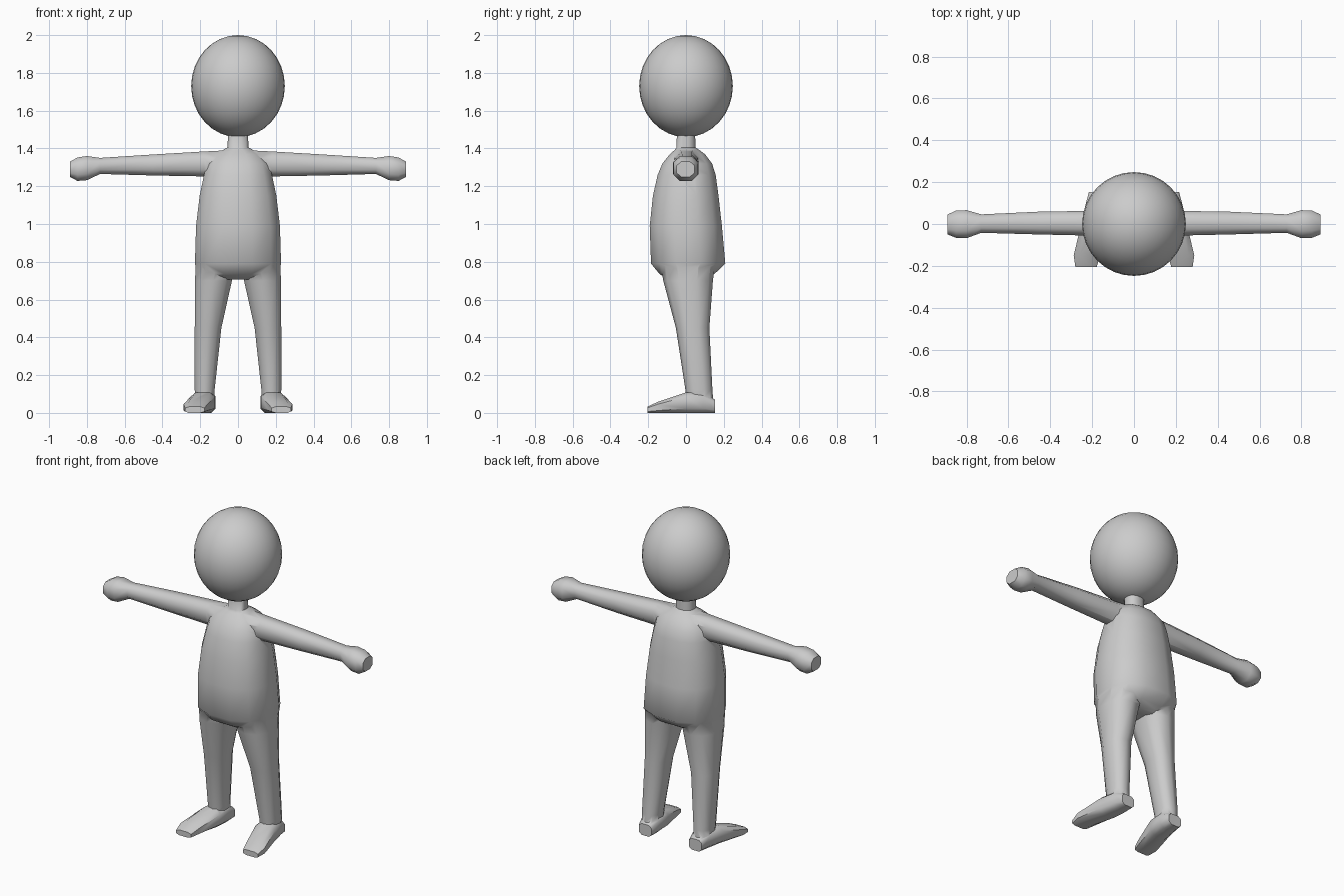
import bpy, bmesh, math

if "Cube" in bpy.data.objects:
    bpy.data.objects.remove(bpy.data.objects["Cube"])

skin = bpy.data.materials.new("light grey")
skin.diffuse_color = (0.6, 0.6, 0.6, 1)
skin.use_nodes = True
skin.node_tree.nodes["Principled BSDF"].inputs["Base Color"].default_value = skin.diffuse_color


def ring(sides, power):
    """Unit rounded-square outline, scaled to reach exactly -1..1."""
    pts = []
    for i in range(sides):
        a = 2 * math.pi * (i + 0.5) / sides
        c, s = math.cos(a), math.sin(a)
        pts.append((math.copysign(abs(c) ** (2 / power), c),
                    math.copysign(abs(s) ** (2 / power), s)))
    m = max(p[0] for p in pts)
    return [(u / m, v / m) for u, v in pts]


def loft(name, axis, sections, sides=12, power=2.4, side=1):
    """Skin sections (position, u_min, u_max, v_min, v_max) along an axis."""
    bm = bmesh.new()
    loops = []
    for p, u0, u1, v0, v1 in sections:
        loop = []
        for a, b in ring(sides, power):
            u = (u0 + u1) / 2 + a * (u1 - u0) / 2
            v = (v0 + v1) / 2 + b * (v1 - v0) / 2
            x, y, z = {"x": (p, u, v), "y": (u, p, v), "z": (u, v, p)}[axis]
            loop.append(bm.verts.new((x * side, y, z)))
        loops.append(loop)
    for lo, hi in zip(loops, loops[1:]):
        for i in range(sides):
            j = (i + 1) % sides
            bm.faces.new((lo[i], lo[j], hi[j], hi[i]))
    bm.faces.new(loops[0])
    bm.faces.new(loops[-1])
    bmesh.ops.recalc_face_normals(bm, faces=bm.faces)
    me = bpy.data.meshes.new(name)
    bm.to_mesh(me)
    bm.free()
    me.materials.append(skin)
    ob = bpy.data.objects.new(name, me)
    bpy.context.collection.objects.link(ob)
    return ob


# Torso running up into the neck
body = loft("body", "z", [
    (0.705, -0.17, 0.17, -0.09, 0.10),
    (0.735, -0.215, 0.215, -0.14, 0.15),
    (0.79, -0.228, 0.228, -0.185, 0.208),
    (0.99, -0.222, 0.222, -0.192, 0.19),
    (1.15, -0.203, 0.203, -0.175, 0.172),
    (1.26, -0.18, 0.18, -0.15, 0.157),
    (1.32, -0.165, 0.165, -0.125, 0.138),
    (1.37, -0.125, 0.125, -0.085, 0.10),
    (1.392, -0.08, 0.08, -0.06, 0.07),
    (1.405, -0.055, 0.055, -0.05, 0.05),
    (1.50, -0.053, 0.053, -0.048, 0.048)])

limbs = []
for label, s in (("left", 1), ("right", -1)):
    # Arm ending in a mitten hand
    limbs.append(loft(label + "_arm", "x", [
        (0.06, -0.065, 0.07, 1.25, 1.39),
        (0.18, -0.056, 0.063, 1.252, 1.384),
        (0.45, -0.05, 0.059, 1.257, 1.368),
        (0.73, -0.042, 0.046, 1.265, 1.35),
        (0.80, -0.068, 0.066, 1.232, 1.36),
        (0.85, -0.066, 0.064, 1.228, 1.352),
        (0.89, -0.05, 0.046, 1.25, 1.33)], sides=8, side=s))
    # Leg
    limbs.append(loft(label + "_leg", "z", [
        (0.015, 0.13, 0.218, 0.01, 0.145),
        (0.12, 0.124, 0.229, 0.0, 0.137),
        (0.45, 0.088, 0.229, -0.05, 0.12),
        (0.70, 0.032, 0.228, -0.115, 0.137),
        (0.80, 0.01, 0.222, -0.13, 0.15)], sides=10, side=s))
    # Foot turned slightly outward
    limbs.append(loft(label + "_foot", "y", [
        (0.154, 0.128, 0.215, 0.0, 0.07),
        (0.09, 0.118, 0.232, 0.0, 0.11),
        (0.0, 0.122, 0.252, 0.0, 0.108),
        (-0.15, 0.162, 0.288, 0.0, 0.058),
        (-0.205, 0.178, 0.28, 0.0, 0.033)], sides=8, power=3.2, side=s))

# Weld the limbs onto the torso as one skin
for limb in limbs:
    mod = body.modifiers.new("join_" + limb.name, "BOOLEAN")
    mod.operation = "UNION"
    mod.solver = "EXACT"
    mod.object = limb
bpy.context.view_layer.objects.active = body
body.select_set(True)
for mod in list(body.modifiers):
    bpy.ops.object.modifier_apply(modifier=mod.name)
for limb in limbs:
    bpy.data.objects.remove(limb)
bpy.ops.object.shade_smooth_by_angle(angle=math.radians(50))

# Round head
bpy.ops.mesh.primitive_uv_sphere_add(segments=32, ring_count=16, radius=1, location=(0, 0, 1.73))
head = bpy.context.object
head.name = "head"
head.scale = (0.248, 0.248, 0.27)
head.data.materials.append(skin)
bpy.ops.object.shade_smooth()
